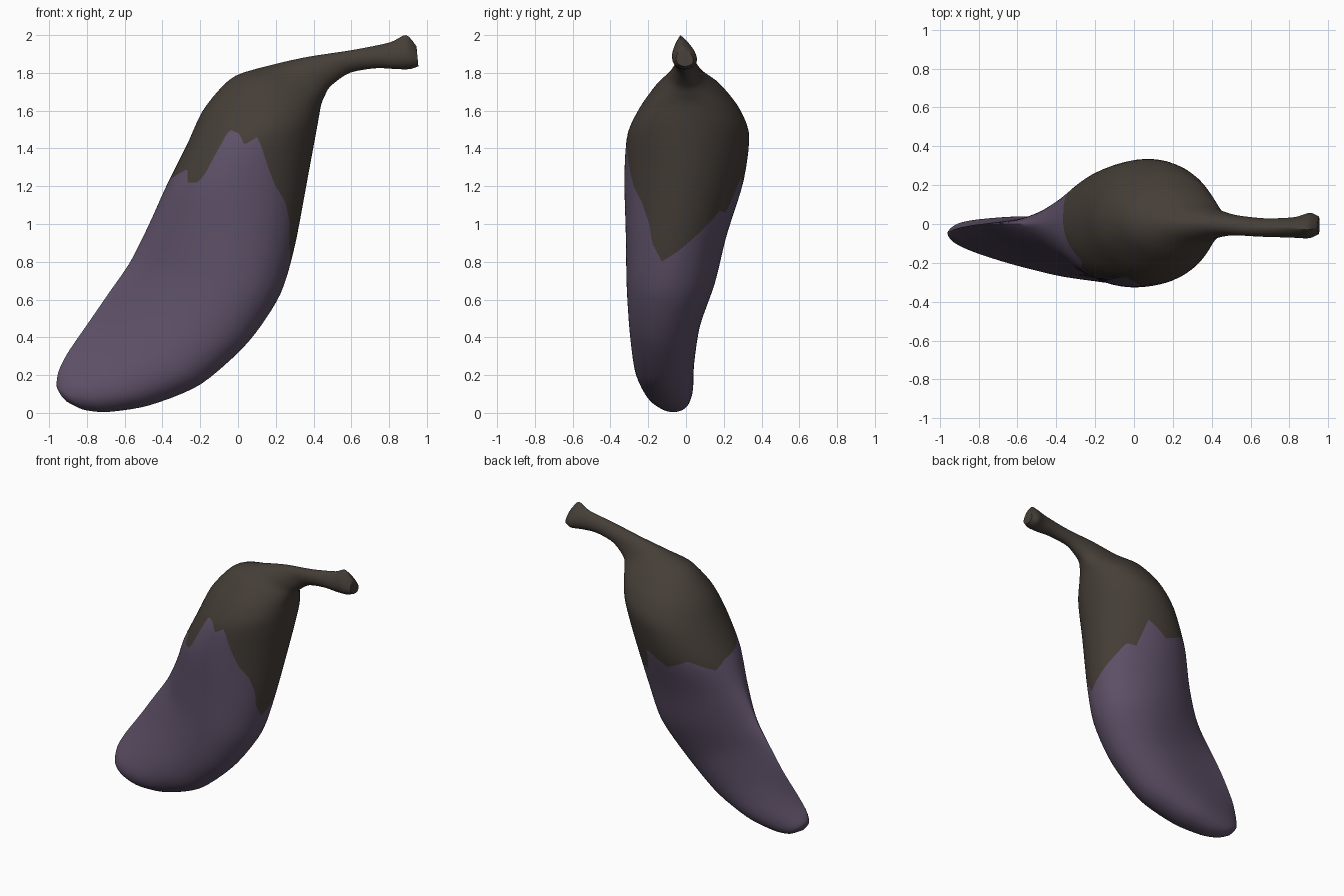
import bpy
import bmesh
import math
from mathutils import Vector

default_cube = bpy.data.objects.get("Cube")
if default_cube:
    bpy.data.objects.remove(default_cube, do_unlink=True)

COLUMNS = 144
SKIN_RINGS = 34
CAP_RINGS = 36

# Cross-sections from blossom end to stem end:
# left edge x, z, right edge x, z, front y, back y, left edge y,
# and bias (1 is an ellipse, less is a teardrop that is thin at the left edge)
SECTIONS = [
    (-.935, .09, -.87, .04, -.085, -.03, -.06, 1),
    (-.96, .14, -.81, .015, -.115, .005, -.05, .8),
    (-.95, .22, -.69, .005, -.16, .02, -.04, .6),
    (-.9, .32, -.47, .04, -.22, .03, -.02, .5),
    (-.79, .48, -.2, .15, -.28, .03, 0, .5),
    (-.68, .64, .05, .37, -.31, .06, 0, .55),
    (-.57, .8, .22, .62, -.325, .14, 0, .65),
    (-.47, 1, .3, .88, -.33, .2, 0, .85),
    (-.38, 1.2, .37, 1.25, -.33, .3, 0, 1),
    (-.27, 1.42, .42, 1.52, -.31, .335, .01, 1),
    (-.18, 1.61, .44, 1.63, -.24, .28, .01, 1),
    (-.03, 1.775, .46, 1.68, -.16, .19, .01, 1),
    (.17, 1.84, .49, 1.73, -.09, .1, 0, 1),
    (.37, 1.885, .59, 1.8, -.06, .05, 0, 1),
    (.6, 1.92, .73, 1.825, -.065, .03, -.02, 1),
    (.8, 1.96, .84, 1.82, -.07, .035, -.02, .8),
    (.89, 2, .91, 1.82, -.07, .06, -.03, .55),
    (.945, 1.94, .955, 1.835, -.05, .04, -.02, .6),
]

# Ragged lower edge of the cap: angle around the fruit and height
CAP_EDGE = [
    (-12, .8), (7, .86), (27, .95), (40, 1.02), (48, 1.07), (60, 1.06),
    (72, 1.25), (80, 1.22), (95, 1.16), (122, 1.23), (150, 1.16),
    (168, 1.22), (198, 1.25), (217, 1.29), (225, 1.22), (236, 1.22),
    (241, 1.28), (243, 1.42), (246, 1.5), (257, 1.48), (266, 1.42),
    (275, 1.46), (281, 1.42), (304, 1.2), (317, 1.12), (329, 1),
    (334, .9), (348, .8),
]


def section_at(t):
    """Blend the cross-sections at spine parameter t with a fairly tight curve."""
    last = len(SECTIONS) - 1
    i = min(int(t), last - 1)
    f = t - i
    ease = f * f * (3 - 2 * f)
    leave, arrive = f * (1 - f) ** 2, f * f * (f - 1)
    a, b, c, d = (SECTIONS[max(0, min(last, i + k))] for k in (-1, 0, 1, 2))
    return [
        q + (r - q) * ease + .4 * (leave * (r - p) + arrive * (s - q))
        for p, q, r, s in zip(a, b, c, d)
    ]


def surface_point(t, angle):
    """Point on the section at t; angle runs from the right-hand edge to the back."""
    lx, lz, rx, rz, front, back, edge_y, bias = section_at(t)
    along = max(0, (1 + math.cos(angle)) / 2) ** bias
    middle = (front + back) / 2
    y = middle + math.sin(angle) * (back - front) / 2
    y += (edge_y - middle) * (1 - along) ** 2
    return Vector((lx + (rx - lx) * along, y, lz + (rz - lz) * along))


def edge_height(angle):
    """Height of the cap edge at an angle."""
    deg = math.degrees(angle)
    if deg > CAP_EDGE[-1][0]:
        deg -= 360
    for (a0, z0), (a1, z1) in zip(CAP_EDGE, CAP_EDGE[1:]):
        if a0 <= deg <= a1:
            return z0 + (z1 - z0) * (deg - a0) / (a1 - a0)
    return CAP_EDGE[0][1]


def edge_parameter(angle):
    """Spine parameter where the surface reaches the cap edge."""
    target = edge_height(angle)
    low, high = 2.0, 11.0
    for _ in range(30):
        mid = (low + high) / 2
        if surface_point(mid, angle).z < target:
            low = mid
        else:
            high = mid
    return low


def make_material(name, color):
    mat = bpy.data.materials.new(name)
    mat.use_nodes = True
    mat.diffuse_color = color
    shader = next(n for n in mat.node_tree.nodes if n.type == "BSDF_PRINCIPLED")
    shader.inputs["Base Color"].default_value = color
    shader.inputs["Roughness"].default_value = .7
    return mat


# Each column is a lengthwise strip with one vertex exactly on the cap edge
bm = bmesh.new()
end = len(SECTIONS) - 1
columns = []
for c in range(COLUMNS):
    angle = math.tau * c / COLUMNS
    split = edge_parameter(angle)
    params = [split * k / SKIN_RINGS for k in range(SKIN_RINGS)]
    params += [split + (end - split) * k / CAP_RINGS for k in range(CAP_RINGS + 1)]
    columns.append([bm.verts.new(surface_point(t, angle)) for t in params])

# Purple skin below the cap edge, brown cap and stem above it
for c, column in enumerate(columns):
    following = columns[(c + 1) % COLUMNS]
    for k in range(len(column) - 1):
        face = bm.faces.new((column[k], following[k], following[k + 1], column[k + 1]))
        face.material_index = int(k >= SKIN_RINGS)

# Rounded blossom end and cut stem end
blossom_tip = bm.verts.new((-.908, -.058, .06))
for c, column in enumerate(columns):
    bm.faces.new((blossom_tip, columns[(c + 1) % COLUMNS][0], column[0]))
stem_end = bm.faces.new([column[-1] for column in columns])
stem_end.material_index = 1
bmesh.ops.recalc_face_normals(bm, faces=bm.faces)

mesh = bpy.data.meshes.new("eggplant")
bm.to_mesh(mesh)
bm.free()
mesh.materials.append(make_material("dusky purple skin", (.113, .082, .138, 1)))
mesh.materials.append(make_material("brown cap and stem", (.06, .048, .039, 1)))

eggplant = bpy.data.objects.new("eggplant", mesh)
bpy.context.collection.objects.link(eggplant)
bpy.context.view_layer.objects.active = eggplant
eggplant.select_set(True)
bpy.ops.object.shade_smooth_by_angle(angle=math.radians(50))
